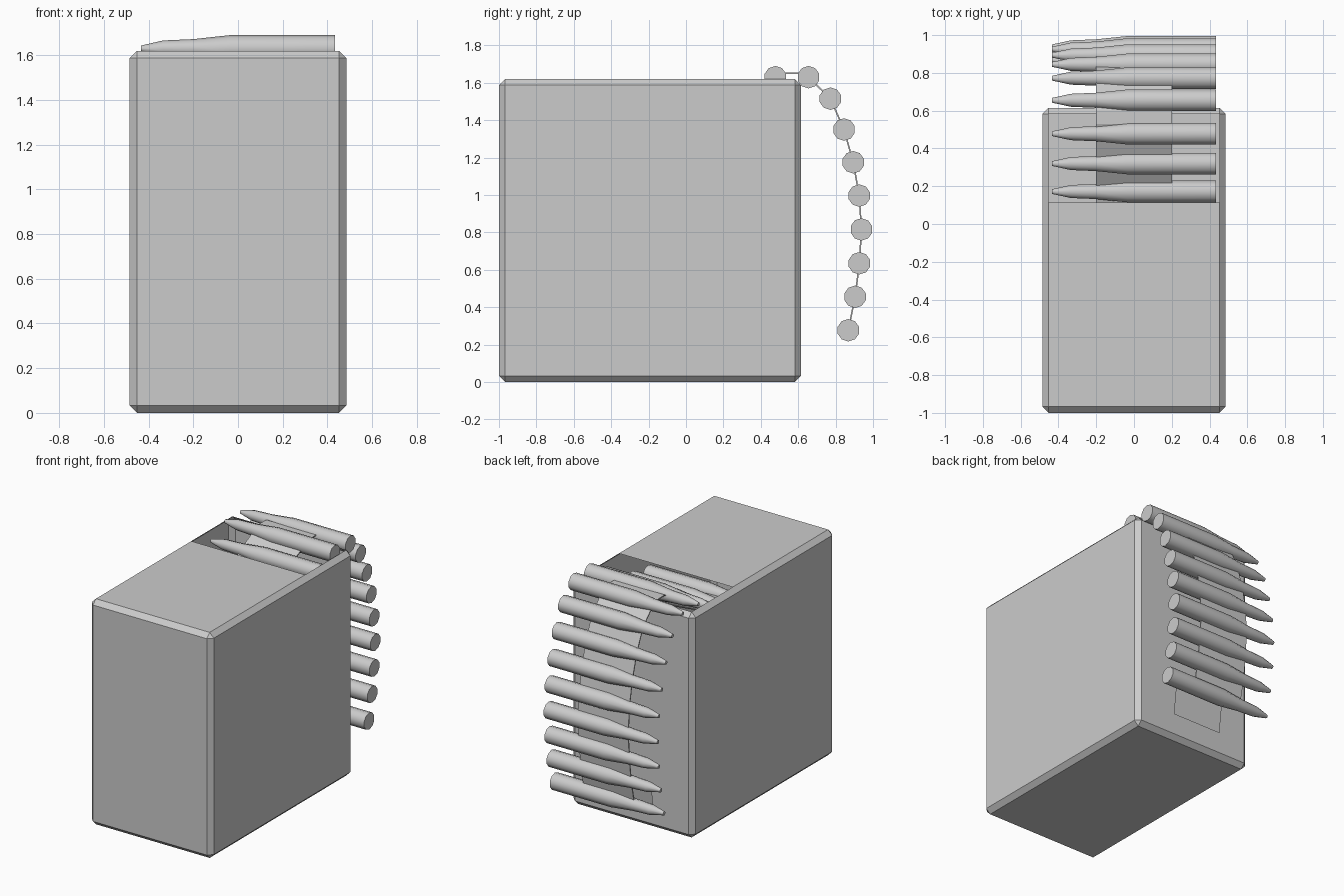
import bpy, bmesh, math
from mathutils import Vector

if "Cube" in bpy.data.objects:
    bpy.data.objects.remove(bpy.data.objects["Cube"])


def add_object(name, bm):
    mesh = bpy.data.meshes.new(name)
    bm.to_mesh(mesh)
    bm.free()
    obj = bpy.data.objects.new(name, mesh)
    bpy.context.collection.objects.link(obj)
    return obj


# Hollow chamfered box, top open at the back
bm = bmesh.new()
bmesh.ops.create_cube(bm, size=1)
for v in bm.verts:
    v.co = Vector((v.co.x * 0.97, v.co.y * 1.615 - 0.1925, v.co.z * 1.62 + 0.81))
bmesh.ops.bevel(bm, geom=bm.edges[:], offset=0.033, segments=1, affect='EDGES')
top = max(bm.faces, key=lambda f: f.calc_center_median().z)
bmesh.ops.bisect_plane(bm, geom=[top, *top.edges, *top.verts],
                       plane_co=(0, 0.115, 0), plane_no=(0, 1, 0))
hole = [f for f in bm.faces if f.normal.z > 0.99 and f.calc_center_median().y > 0.115]
bmesh.ops.delete(bm, geom=hole, context='FACES_ONLY')
add_object("box", bm)

# Round positions (y, z) along the belt, from inside the box to the hanging end
path = [(-0.19, 1.365), (-0.01, 1.39), (0.172, 1.455), (0.32, 1.55), (0.478, 1.63),
        (0.655, 1.63), (0.772, 1.515), (0.845, 1.35), (0.894, 1.175), (0.926, 0.997),
        (0.938, 0.816), (0.927, 0.635), (0.904, 0.456), (0.868, 0.277)]

# Rounds: ten-sided turned profile (x, radius)
profile = [(0.435, 0.06), (-0.035, 0.06), (-0.2, 0.042), (-0.335, 0.036), (-0.435, 0.013)]
SIDES = 10
bm = bmesh.new()
rings = []
for x, r in profile:
    rings.append([bm.verts.new((x, r * math.sin(2 * math.pi * i / SIDES),
                                r * math.cos(2 * math.pi * i / SIDES)))
                  for i in range(SIDES)])
for a, b in zip(rings, rings[1:]):
    for i in range(SIDES):
        j = (i + 1) % SIDES
        bm.faces.new((a[i], a[j], b[j], b[i]))
bm.faces.new(rings[0])
bm.faces.new(rings[-1])
bmesh.ops.recalc_face_normals(bm, faces=bm.faces)
first = add_object("round_01", bm)
bpy.context.view_layer.objects.active = first
first.select_set(True)
bpy.ops.object.shade_smooth_by_angle(angle=math.radians(40))
for n, (y, z) in enumerate(path):
    obj = first
    if n:
        obj = bpy.data.objects.new(f"round_{n + 1:02d}", first.data)
        bpy.context.collection.objects.link(obj)
    obj.location = (0, y, z)


def strip(name, points, half_width, thickness):
    bm = bmesh.new()
    rows = [[bm.verts.new((s * half_width, y, z)) for s in (-1, 1)] for y, z in points]
    for a, b in zip(rows, rows[1:]):
        bm.faces.new((a[0], a[1], b[1], b[0]))
    obj = add_object(name, bm)
    if thickness:
        mod = obj.modifiers.new("thickness", 'SOLIDIFY')
        mod.thickness = thickness
        mod.offset = 0
    return obj


# Belt joining the rounds, arched slightly over the rim
belt = path[:5] + [(0.53, 1.65), (0.6, 1.65)] + path[5:]
strip("belt", belt, 0.2, 0.008)

# Loose belt tail behind the lowest round
strip("belt_tail", [(0.68, 0.36), (0.655, 0.155)], 0.2, 0)
